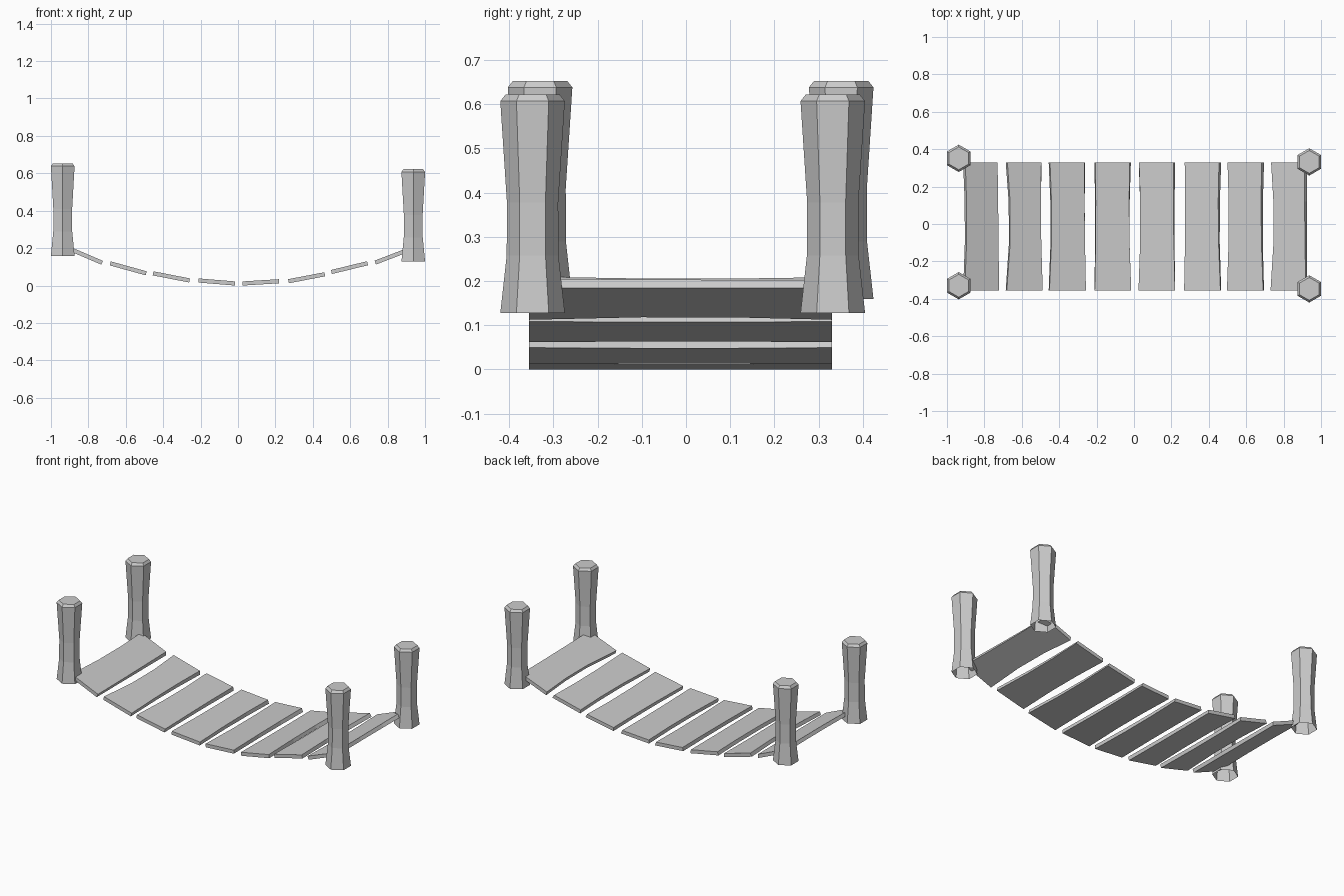
import bpy, bmesh, math
from mathutils import Vector

if "Cube" in bpy.data.objects:
    bpy.data.objects.remove(bpy.data.objects["Cube"])


def make_object(name, bm):
    bmesh.ops.recalc_face_normals(bm, faces=bm.faces)
    me = bpy.data.meshes.new(name)
    bm.to_mesh(me)
    bm.free()
    ob = bpy.data.objects.new(name, me)
    bpy.context.collection.objects.link(ob)
    return ob


def loft(bm, rings):
    loops = [[bm.verts.new(p) for p in r] for r in rings]
    n = len(rings[0])
    for a, b in zip(loops, loops[1:]):
        for i in range(n):
            j = (i + 1) % n
            bm.faces.new((a[i], a[j], b[j], b[i]))
    return loops


# Posts: waisted hexagonal columns with a chamfered top and open underside
POST_PROFILE = [(0, .073), (.13, .0585), (.25, .058), (.479, .073), (.494, .061)]


def post(name, x, y, z):
    bm = bmesh.new()
    rings = [[(x + r * math.cos(math.radians(30 + 60 * k)),
               y + r * math.sin(math.radians(30 + 60 * k)), z + h)
              for k in range(6)] for h, r in POST_PROFILE]
    loops = loft(bm, rings)
    bm.faces.new(loops[-1])
    make_object(name, bm)


post("post_back_left", -.937, .351, .166)
post("post_front_left", -.937, -.330, .166)
post("post_back_right", .937, .332, .135)
post("post_front_right", .937, -.347, .135)

# Planks: top edge line (x0, z0)-(x1, z1), then left and right waist amounts
PLANKS = [
    (-.905, .217, -.722, .139, .010, .000),
    (-.680, .136, -.488, .083, .018, .006),
    (-.452, .083, -.257, .045, .010, .003),
    (-.210, .045, -.015, .029, .004, .007),
    (.024, .029, .219, .041, .008, .004),
    (.268, .041, .462, .078, .004, .008),
    (.497, .090, .690, .137, .008, .007),
    (.730, .140, .918, .212, .016, .002),
]
THICK = .022


def plank(name, x0, z0, x1, z1, wl, wr):
    a, b = Vector((x0, 0, z0)), Vector((x1, 0, z1))
    d = (b - a).normalized()
    down = Vector((d.z, 0, -d.x)) * THICK
    bm = bmesh.new()
    rings = []
    # waist factor and edge chamfer vary along the length, like hewn boards
    for y, f, chip in ((-.355, 0, 0), (-.1, 1, .002), (.12, .9, .005), (.33, 0, .008)):
        o = Vector((0, y, 0))
        l, r = a + d * wl * f + o, b - d * wr * f + o
        rings.append([l + d * chip * .4, r - d * chip, r + down, l + down])
    loops = loft(bm, rings)
    bm.faces.new(loops[0])
    bm.faces.new(loops[-1])
    make_object(name, bm)


for i, p in enumerate(PLANKS):
    plank(f"plank_{i + 1}", *p)

# Rest the lowest plank on the ground plane
bpy.context.view_layer.update()
low = min(v.co.z for o in bpy.data.objects for v in o.data.vertices)
for o in bpy.data.objects:
    for v in o.data.vertices:
        v.co.z -= low
